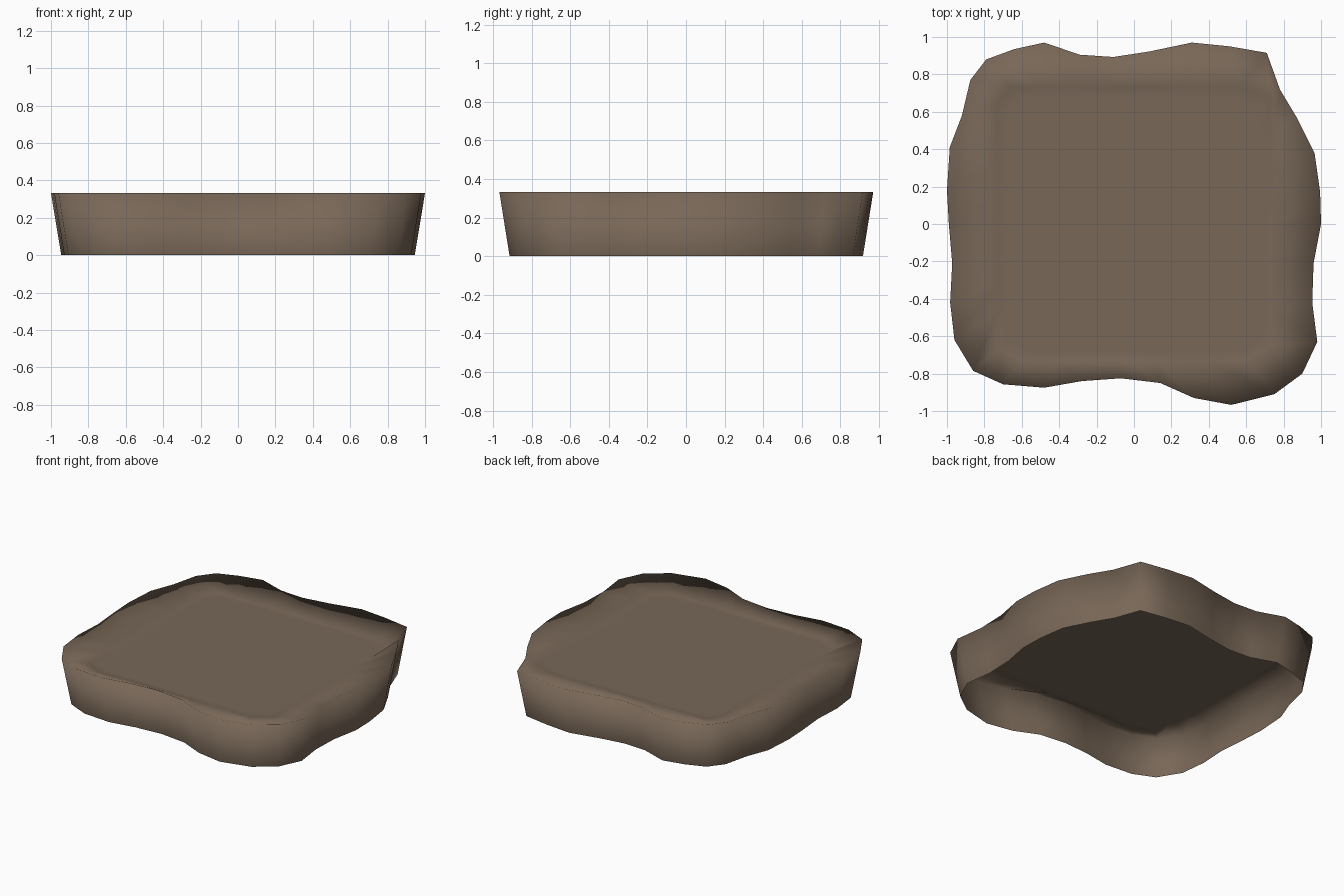
import bpy, bmesh

if "Cube" in bpy.data.objects:
    bpy.data.objects.remove(bpy.data.objects["Cube"])

# Wavy rim outline, clockwise seen from above
RIM = [(-.48, .97), (-.29, .905), (-.11, .893), (.08, .922), (.31, .97), (.51, .95), (.71, .915),
       (.78, .72), (.87, .57), (.965, .38), (.995, .17), (1, 0), (.96, -.21), (.953, -.42),
       (.98, -.63), (.90, -.80), (.75, -.91), (.52, -.967), (.32, -.93), (.14, -.85),
       (-.07, -.825), (-.28, -.84), (-.48, -.875), (-.70, -.857), (-.86, -.785), (-.96, -.62),
       (-.983, -.42), (-.972, -.21), (-.99, 0), (-1, .18), (-.985, .41), (-.92, .58),
       (-.875, .77), (-.79, .88), (-.64, .935)]
HEIGHT, DIP, INNER, TAPER = .333, .05, .73, .945

brown = bpy.data.materials.new("earth_brown")
brown.diffuse_color = (.188, .136, .096, 1)
brown.use_nodes = True
brown.node_tree.nodes["Principled BSDF"].inputs["Base Color"].default_value = brown.diffuse_color

bm = bmesh.new()


def ring(points, z):
    return [bm.verts.new((x, y, z)) for x, y in points]


def bridge(a, b):
    n = len(a)
    for i in range(n):
        j = (i + 1) % n
        bm.faces.new((a[i], a[j], b[j], b[i]))


def to_square(x, y):
    s = INNER / max(abs(x), abs(y))
    return x * s, y * s


# Open-bottomed tapered wall, rim, and gently sunken top
bottom = ring([(x * TAPER, y * TAPER) for x, y in RIM], 0)
rim = ring(RIM, HEIGHT)
inner = ring([to_square(x, y) for x, y in RIM], HEIGHT - DIP)
core = ring([tuple(c * .93 for c in to_square(x, y)) for x, y in RIM], HEIGHT - DIP)
bridge(bottom, rim)
bridge(rim, inner)
bridge(inner, core)
bm.faces.new(core)
bm.normal_update()
# Make the top face upwards and the wall outwards
if sum(f.normal.z * f.calc_area() for f in bm.faces) < 0:
    bmesh.ops.reverse_faces(bm, faces=bm.faces[:])
bmesh.ops.recalc_face_normals(bm, faces=bm.faces[:])
bm.normal_update()
if sum(f.normal.z * f.calc_area() for f in bm.faces) < 0:
    bmesh.ops.reverse_faces(bm, faces=bm.faces[:])
for f in bm.faces:
    f.smooth = True

mesh = bpy.data.meshes.new("ground_slab")
bm.to_mesh(mesh)
bm.free()
mesh.materials.append(brown)
slab = bpy.data.objects.new("ground_slab", mesh)
bpy.context.collection.objects.link(slab)
